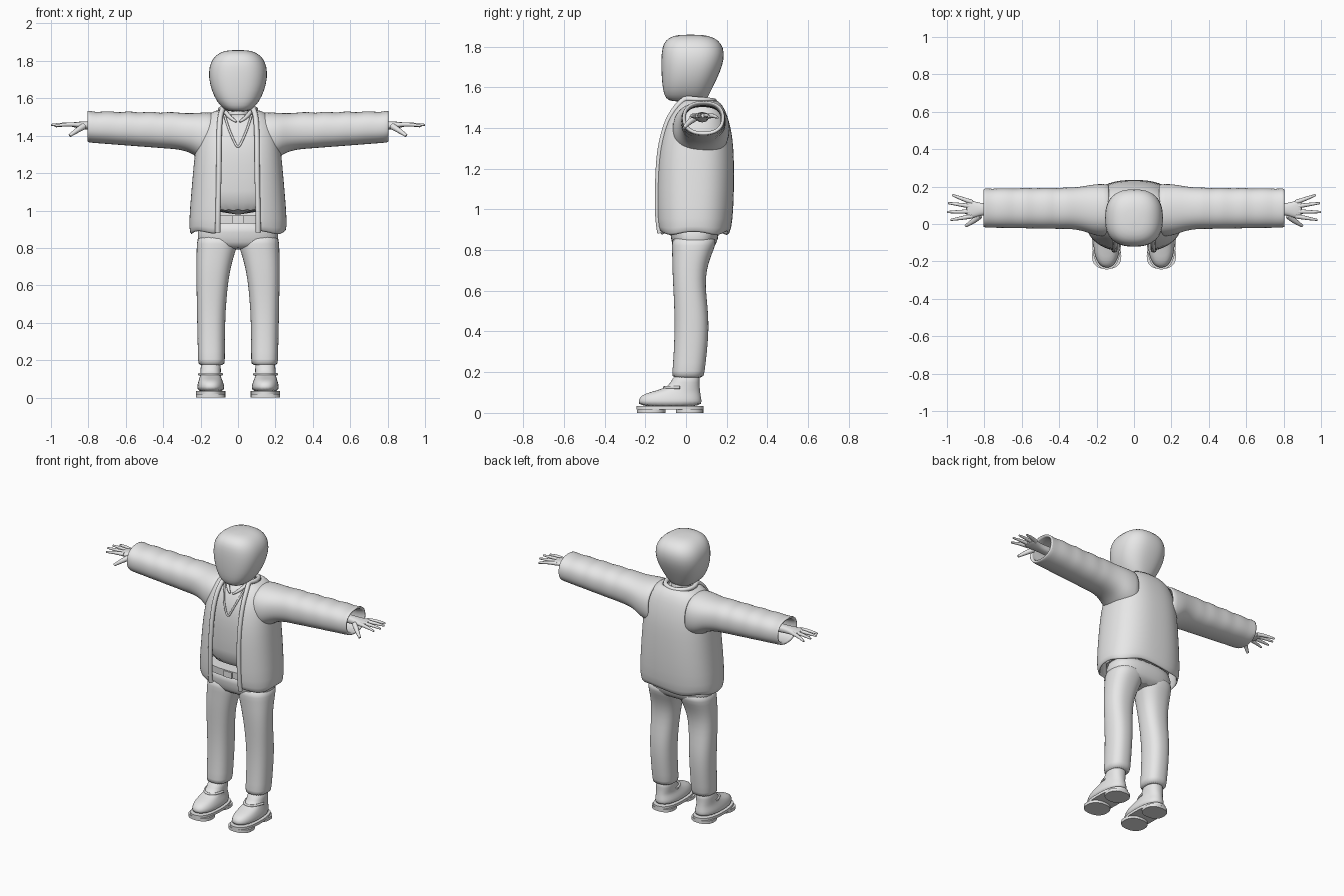
import bpy, math

if bpy.data.objects.get("Cube"):
    bpy.data.objects.remove(bpy.data.objects["Cube"])

grey = bpy.data.materials.new("plain grey")
grey.use_nodes = True
grey.diffuse_color = (0.8, 0.8, 0.8, 1)
for node in grey.node_tree.nodes:
    if node.type == 'BSDF_PRINCIPLED':
        node.inputs["Base Color"].default_value = (0.8, 0.8, 0.8, 1)
parts = []


def add(name, mesh):
    obj = bpy.data.objects.new(name, mesh)
    bpy.context.collection.objects.link(obj)
    mesh.materials.append(grey)
    parts.append(obj)
    return obj


def spow(v, e):
    return math.copysign(abs(v) ** e, v)


def loft(name, rings, axis='z', p=2.4, n=28, side=1, gap=None, caps=True,
         thick=0, smooth=1, wave=0):
    """Rings are (position, a_min, a_max, b_min, b_max); gap leaves the front open."""
    verts, faces = [], []
    m = n + 1 if gap else n
    for k, (pos, a0, a1, b0, b1) in enumerate(rings):
        ra, rb = (a1 - a0) / 2, (b1 - b0) / 2
        end = math.pi
        if gap:
            end -= math.asin((gap[k] / ra) ** (p / 2))
        for j in range(m):
            t = -end + 2 * end * j / n
            a = (a0 + a1) / 2 + ra * spow(math.sin(t), 2 / p)
            b = (b0 + b1) / 2 + rb * spow(math.cos(t), 2 / p)
            w = pos + (wave * math.sin(5 * t) if k == 0 else 0)
            x, y, z = (a, b, w) if axis == 'z' else (w, a, b)
            verts.append((side * x, y, z))
    for i in range(len(rings) - 1):
        for j in range(n):
            q = (j + 1) % m
            faces.append((i * m + j, i * m + m + j, i * m + m + q, i * m + q))
    if caps and not gap:
        faces.append(tuple(range(m)))
        faces.append(tuple(reversed(range(len(verts) - m, len(verts)))))
    if side < 0:
        faces = [f[::-1] for f in faces]
    mesh = bpy.data.meshes.new(name)
    mesh.from_pydata(verts, [], faces)
    obj = add(name, mesh)
    if thick:
        mod = obj.modifiers.new("thickness", 'SOLIDIFY')
        mod.thickness, mod.offset = thick, -1
    if smooth:
        mod = obj.modifiers.new("smooth", 'SUBSURF')
        mod.levels = mod.render_levels = smooth
    return obj


def tube(name, points, depth, radii=None, side=1):
    """A smooth tube along a path, with an optional taper."""
    curve = bpy.data.curves.new(name, 'CURVE')
    curve.dimensions, curve.bevel_depth = '3D', depth
    curve.bevel_resolution, curve.use_fill_caps = 3, True
    spline = curve.splines.new('NURBS')
    spline.points.add(len(points) - 1)
    for k, (x, y, z) in enumerate(points):
        spline.points[k].co = (side * x, y, z, 1)
        spline.points[k].radius = radii[k] if radii else 1
    spline.order_u, spline.use_endpoint_u, spline.resolution_u = 3, True, 5
    temp = bpy.data.objects.new(name + "_path", curve)
    bpy.context.collection.objects.link(temp)
    graph = bpy.context.evaluated_depsgraph_get()
    mesh = bpy.data.meshes.new_from_object(temp.evaluated_get(graph))
    bpy.data.objects.remove(temp)
    mesh.materials.clear()
    mesh.name = name
    return add(name, mesh)


def sym(z, rx, yf, yb):
    return (z, -rx, rx, yf, yb)


# Head and neck
loft("head", [sym(1.528, .05, -.075, .09), sym(1.545, .08, -.1, .105),
              sym(1.58, .112, -.113, .122), sym(1.64, .142, -.12, .152),
              sym(1.71, .158, -.123, .182), sym(1.77, .155, -.121, .19),
              sym(1.815, .135, -.112, .175), sym(1.845, .1, -.085, .14),
              sym(1.859, .05, -.035, .08)], p=2.5)
loft("neck", [sym(1.42, .066, -.02, .115), sym(1.5, .06, -.01, .11),
              sym(1.58, .062, -.01, .11)], p=2)

# Sweater with its neckline
loft("sweater", [sym(.975, .19, -.1, .17), sym(1.1, .19, -.108, .18),
                 sym(1.25, .185, -.112, .18), sym(1.35, .18, -.105, .175),
                 sym(1.43, .16, -.083, .165), sym(1.49, .12, -.05, .15),
                 sym(1.52, .09, -.025, .13)], p=3)
neckline = [(.072, -.035, 1.51), (.055, -.075, 1.45), (.03, -.097, 1.39), (0, -.109, 1.325)]
tube("sweater_neckline", neckline + [(-x, y, z) for x, y, z in neckline[-2::-1]], .006)
for side, label in ((1, "left"), (-1, "right")):
    tube(label + "_shirt_collar", [(.065, -.005, 1.525), (.05, -.045, 1.5), (.01, -.07, 1.475)],
         .012, [1, 1, .5], side)

# Belt and buckle
loft("belt", [sym(.93, .195, -.1, .165), sym(.975, .195, -.102, .168)], p=3, smooth=0)
bpy.ops.mesh.primitive_cube_add(size=1, location=(0, -.102, .952))
buckle = bpy.context.object
buckle.name = "buckle"
buckle.scale = (.06, .014, .04)
buckle.data.materials.append(grey)

# Open jacket body
jacket = [sym(.878, .258, -.14, .215), sym(.94, .263, -.152, .23),
          sym(1.1, .25, -.153, .237), sym(1.25, .237, -.147, .236),
          sym(1.35, .226, -.13, .23), sym(1.43, .212, -.105, .213),
          sym(1.49, .185, -.07, .193), sym(1.525, .142, -.04, .168),
          sym(1.54, .108, -.025, .145)]
gaps = [.108, .108, .104, .102, .102, .1, .096, .088, .08]
loft("jacket_body", jacket, p=2.5, n=36, gap=gaps, thick=.018, wave=.009)

# Rolled edge up both fronts and round the neck
edge = []
for (z, a0, rx, yf, yb), g in zip(jacket, gaps):
    depth = (yb - yf) / 2 * (1 - (g / rx) ** 2.5) ** .4
    edge.append((g, (yf + yb) / 2 - depth + .004, z + .005))
edge += [(.1, .05, 1.54), (.075, .12, 1.535)]
tube("jacket_edge", edge + [(0, .145, 1.53)] + [(-x, y, z) for x, y, z in edge[::-1]], .014)

# Trousers
loft("hips", [sym(.79, .19, -.05, .125), sym(.83, .215, -.07, .15),
              sym(.88, .219, -.078, .165), sym(.95, .2, -.085, .16)], p=2.6)

for side, label in ((1, "left"), (-1, "right")):
    loft(label + "_trouser_leg",
         [(.17, .072, .212, -.07, .086), (.19, .07, .214, -.068, .09),
          (.3, .07, .216, -.06, .104), (.42, .068, .219, -.056, .113),
          (.52, .062, .221, -.058, .107), (.62, .052, .222, -.063, .095),
          (.7, .038, .222, -.067, .1), (.77, .018, .222, -.068, .122),
          (.82, 0, .221, -.07, .145), (.88, 0, .216, -.07, .155)], side=side)

    # Boots with a stepped sole
    loft(label + "_boot",
         [(.028, .074, .217, -.235, .08), (.06, .072, .219, -.236, .077),
          (.085, .08, .213, -.222, .073), (.102, .088, .207, -.18, .07),
          (.12, .092, .202, -.105, .068), (.145, .092, .2, -.075, .066),
          (.2, .09, .2, -.055, .07)], p=2.3, side=side)
    tube(label + "_boot_seam", [(.087, -.03, .125), (.1, -.09, .125), (.145, -.112, .124),
                               (.19, -.09, .125), (.207, -.03, .125)], .007, side=side)
    for piece, z0, z1, yf, yb in (("sole", .016, .034, -.243, .086),
                                  ("forefoot_tread", 0, .02, -.241, -.1),
                                  ("heel", 0, .02, -.05, .085)):
        inset = .004 if piece == "heel" else 0
        rows = [(z, .068 + inset, .224 - inset, yf, yb) for z in (z0, z1)]
        loft(label + "_" + piece, rows, side=side, smooth=0, n=36)

    # Sleeves with soft creases and open cuffs
    sleeve = [(.13, -.07, .215, 1.25, 1.528), (.2, -.065, .215, 1.27, 1.524),
              (.24, -.05, .208, 1.3, 1.522), (.28, -.036, .201, 1.318, 1.521)]
    for k in range(12):
        t = k / 11
        crease = .006 * math.sin(k * 2.4)
        sleeve.append((.33 + .47 * t, -.028 + .008 * t, .195 - .005 * t + crease / 2,
                       1.327 + .036 * t, 1.525 + .006 * t + crease))
    sleeve.append((.808, -.014, .184, 1.37, 1.53))
    loft(label + "_sleeve", sleeve, axis='x', p=2.3, n=24, side=side, caps=False, thick=.018)

    # Hands
    loft(label + "_palm",
         [(.68, .045, .115, 1.42, 1.48), (.8, .052, .108, 1.432, 1.478),
          (.84, .036, .118, 1.436, 1.476), (.875, .03, .128, 1.445, 1.473),
          (.9, .036, .124, 1.449, 1.469)], axis='x', n=16, side=side)
    fingers = {"index": (.042, .022, .98, 1.452), "middle": (.067, .064, 1.0, 1.458),
               "ring": (.093, .112, .994, 1.457), "little": (.116, .155, .972, 1.45)}
    for finger, (y0, y1, tip, z) in fingers.items():
        tube(label + "_" + finger + "_finger",
             [(.865, y0, 1.459), (.92, (y0 + y1) / 2, 1.463), (tip, y1, z)],
             .0125, [1, .9, .45], side)
    tube(label + "_thumb", [(.825, .045, 1.45), (.86, .012, 1.43), (.9, -.01, 1.4)],
         .016, [1.1, .9, .5], side)

# Smooth shading with sharp hems and soles
bpy.ops.object.select_all(action='DESELECT')
for obj in parts:
    obj.select_set(True)
bpy.context.view_layer.objects.active = parts[0]
bpy.ops.object.shade_smooth_by_angle(angle=math.radians(50))
